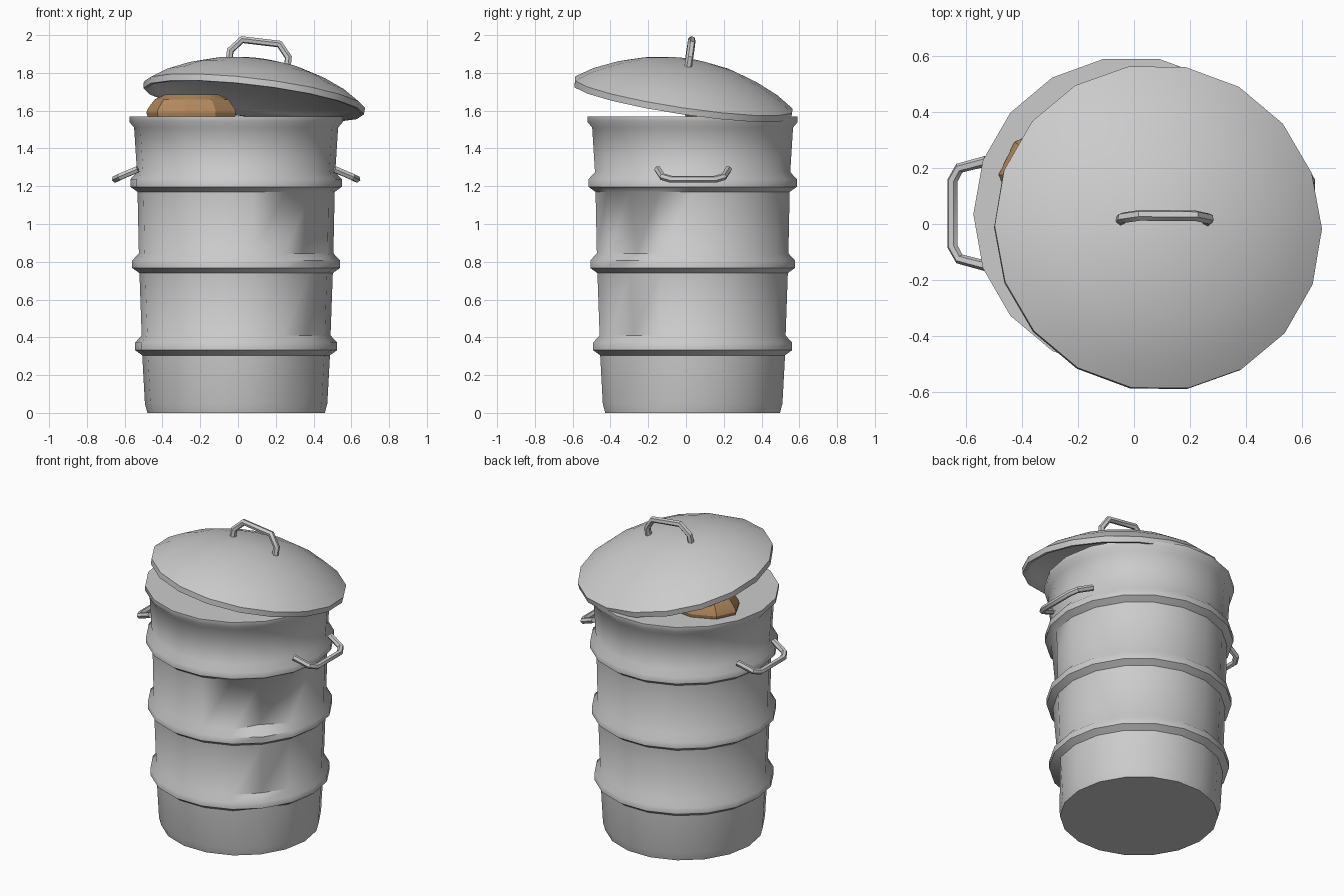
import bpy, bmesh, math
from mathutils import Vector, Matrix

if "Cube" in bpy.data.objects:
    bpy.data.objects.remove(bpy.data.objects["Cube"])

CX, CY, SEG = -0.01, 0.035, 18


def make_object(name, bm, angle=None, mat=None):
    bmesh.ops.recalc_face_normals(bm, faces=bm.faces)
    me = bpy.data.meshes.new(name)
    bm.to_mesh(me)
    bm.free()
    if angle:
        me.shade_smooth()
        me.set_sharp_from_angle(angle=math.radians(angle))
    if mat:
        me.materials.append(mat)
    ob = bpy.data.objects.new(name, me)
    bpy.context.collection.objects.link(ob)
    return ob


def lathe(profile, seg, sx=1, sy=1, offset=0):
    """Closed solid from a (radius, height) profile, capped at both ends."""
    bm = bmesh.new()
    rings = []
    for r, z in profile:
        ring = []
        for i in range(seg):
            a = math.tau * i / seg + offset
            ring.append(bm.verts.new((r * sx * math.cos(a), r * sy * math.sin(a), z)))
        rings.append(ring)
    for a, b in zip(rings, rings[1:]):
        for i in range(seg):
            j = (i + 1) % seg
            bm.faces.new((a[i], a[j], b[j], b[i]))
    bm.faces.new(rings[0])
    bm.faces.new(rings[-1])
    return bm, rings


def tube(name, points, radius, matrix=Matrix()):
    """Six-sided bent rod along a path."""
    cu = bpy.data.curves.new(name, 'CURVE')
    cu.dimensions = '3D'
    cu.bevel_depth = radius
    cu.bevel_resolution = 1
    cu.use_fill_caps = True
    sp = cu.splines.new('POLY')
    sp.points.add(len(points) - 1)
    for p, co in zip(sp.points, points):
        p.co = (*(matrix @ Vector(co)), 1)
    tmp = bpy.data.objects.new(name + "_path", cu)
    bpy.context.collection.objects.link(tmp)
    bpy.context.view_layer.update()
    me = bpy.data.meshes.new_from_object(tmp.evaluated_get(bpy.context.evaluated_depsgraph_get()))
    bpy.data.objects.remove(tmp)
    bm = bmesh.new()
    bm.from_mesh(me)
    bpy.data.meshes.remove(me)
    make_object(name, bm, 35)


# Can body with three raised ribs and a rolled rim
profile = [(0.47, 0), (0.483, 0.05)]
for z, r in ((0.35, 0.5), (0.785, 0.515), (1.215, 0.525)):
    profile += [(r - 0.003, z - 0.045), (r + 0.035, z - 0.018),
                (r + 0.035, z + 0.022), (r, z + 0.06)]
profile += [(0.54, 1.51), (0.565, 1.54), (0.565, 1.57)]
bm, rings = lathe(profile, SEG)
# Dents on the front right
for ring, depth in ((9, 0.06), (2, 0.035), (1, 0.01), (5, 0.015)):
    v = rings[ring][16]
    v.co -= Vector((v.co.x, v.co.y, 0)).normalized() * depth
bm.transform(Matrix.Translation((CX, CY, 0)))
make_object("can_body", bm, 50)

# Side handles, mirrored about the can's axis
path = [(-0.53, -0.15, 1.29), (-0.625, -0.125, 1.25), (-0.65, -0.08, 1.237)]
path += [(x, 0.075 - y, z) for x, y, z in reversed([(x, y, z) for x, y, z in path])]
tube("left_handle", path, 0.019)
tube("right_handle", [(2 * CX - x, y, z) for x, y, z in path], 0.019)

# Tilted domed lid, hollow underneath
normal = Vector((0.12, 0.15, 1)).normalized()
tilt = Matrix.Translation((0.083, -0.017, 1.65)) @ \
    Vector((0, 0, 1)).rotation_difference(normal).to_matrix().to_4x4()
lid = [(0.03, 0.10), (0.3, 0.085), (0.54, 0.03), (0.57, 0), (0.588, 0), (0.59, 0.035),
       (0.5, 0.095), (0.38, 0.15), (0.25, 0.192), (0.12, 0.215), (0.03, 0.221)]
bm, _ = lathe(lid, SEG)
bm.transform(tilt)
make_object("lid", bm, 50)

# Lid handle
half = [(-0.155, 0, 0.19), (-0.155, 0, 0.255), (-0.10, 0, 0.32)]
tube("lid_handle", half + [(-x, y, z) for x, y, z in reversed(half)], 0.02, tilt)

# Brown bag poking out under the lid
brown = bpy.data.materials.new("brown_paper")
brown.diffuse_color = (0.45, 0.25, 0.11, 1)
brown.use_nodes = True
brown.node_tree.nodes["Principled BSDF"].inputs["Base Color"].default_value = brown.diffuse_color
bm, _ = lathe([(0.9, 1.50), (1.0, 1.59), (0.97, 1.61), (0.82, 1.66), (0.6, 1.685)],
              9, 0.245, 0.185, math.radians(20))
bm.transform(Matrix.Translation((-0.24, 0.175, 0)))
make_object("trash_bag", bm, 25, brown)
